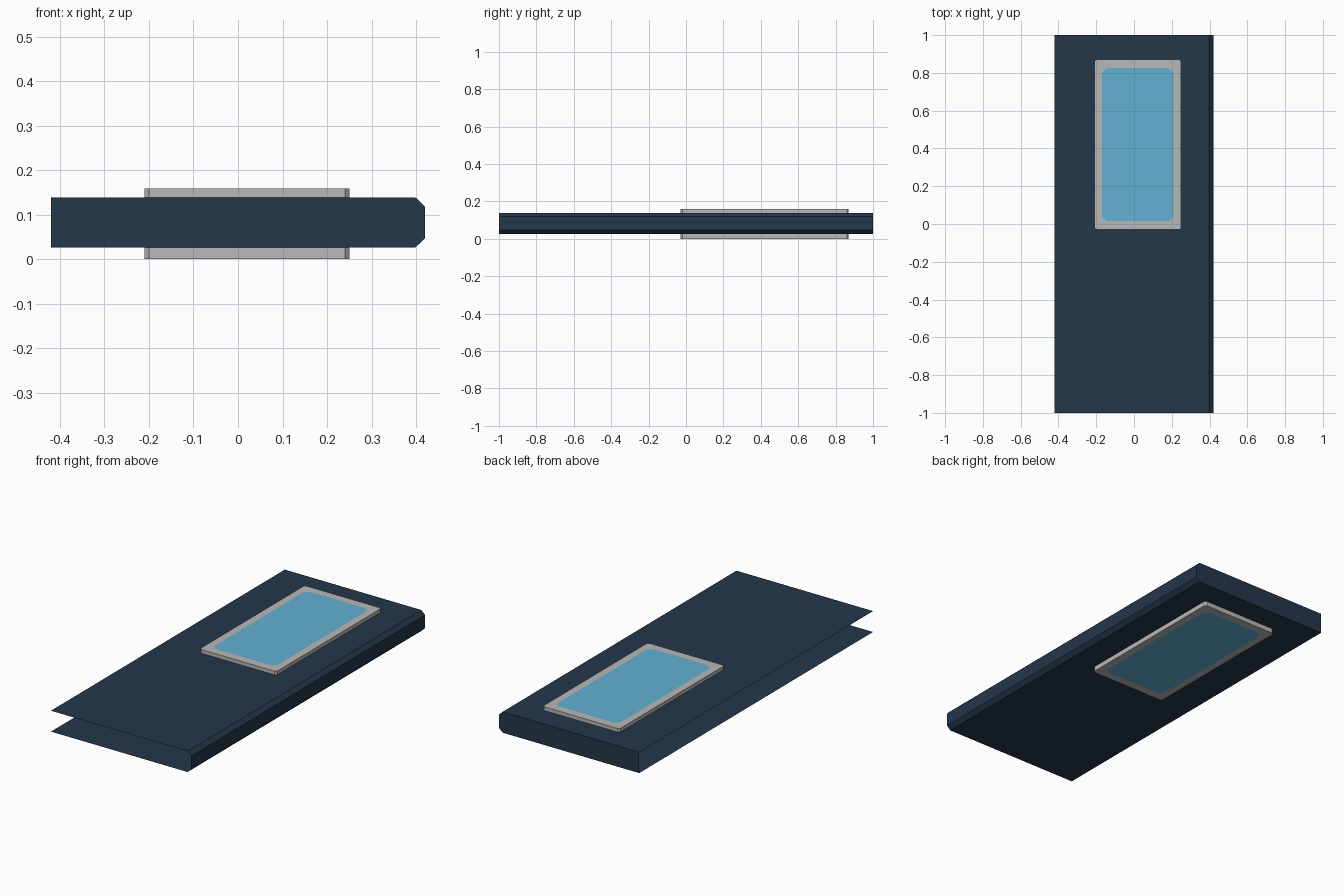
import bpy, bmesh

if "Cube" in bpy.data.objects:
    bpy.data.objects.remove(bpy.data.objects["Cube"])


def srgb(r, g, b):
    def lin(c):
        c /= 255
        return c / 12.92 if c <= 0.04045 else ((c + 0.055) / 1.055) ** 2.4
    return (lin(r), lin(g), lin(b), 1)


def material(name, rgb):
    m = bpy.data.materials.new(name)
    m.diffuse_color = srgb(*rgb)
    m.use_nodes = True
    m.node_tree.nodes["Principled BSDF"].inputs["Base Color"].default_value = m.diffuse_color
    return m


NAVY = material("navy paint", (36, 55, 74))
GREY = material("grey rubber", (184, 184, 184))
BLUE = material("blue glass", (100, 177, 212))


def finish(bm, name, mat):
    me = bpy.data.meshes.new(name)
    bm.to_mesh(me)
    bm.free()
    me.materials.append(mat)
    ob = bpy.data.objects.new(name, me)
    bpy.context.collection.objects.link(ob)
    return ob


def cut_rect(x0, x1, y0, y1, c):
    """Counter-clockwise rectangle with cut corners."""
    return [(x0 + c, y0), (x1 - c, y0), (x1, y0 + c), (x1, y1 - c),
            (x1 - c, y1), (x0 + c, y1), (x0, y1 - c), (x0, y0 + c)]


# Door shell: thin sheet folded round the right edge, open at the left and front
profile = [(-0.42, 0.026), (0.398, 0.026), (0.42, 0.047),
           (0.42, 0.118), (0.398, 0.139), (-0.42, 0.139)]
bm = bmesh.new()
front = [bm.verts.new((x, -1, z)) for x, z in profile]
back = [bm.verts.new((x, 1, z)) for x, z in profile]
for i in range(len(profile) - 1):
    bm.faces.new((front[i], front[i + 1], back[i + 1], back[i]))
bm.faces.new(back[::-1])
finish(bm, "door_shell", NAVY)

# Window seal and pane, one pair on each side of the door
outer = cut_rect(-0.21, 0.25, -0.03, 0.87, 0.01)
inner = cut_rect(-0.17, 0.21, 0.015, 0.825, 0.025)
for side, base, top in (("upper", 0.139, 0.159), ("lower", 0.026, 0.0)):
    flip = top < base
    bm = bmesh.new()
    low = [bm.verts.new((x, y, base)) for x, y in outer]
    rim = [bm.verts.new((x, y, top)) for x, y in outer]
    hole = [bm.verts.new((x, y, top)) for x, y in inner]
    for a, b in ((low, rim), (rim, hole)):
        for i in range(8):
            j = (i + 1) % 8
            f = bm.faces.new((a[i], a[j], b[j], b[i]))
            if flip:
                f.normal_flip()
    finish(bm, side + "_window_seal", GREY)

    bm = bmesh.new()
    f = bm.faces.new([bm.verts.new((x, y, top)) for x, y in inner])
    if flip:
        f.normal_flip()
    finish(bm, side + "_window_pane", BLUE)
